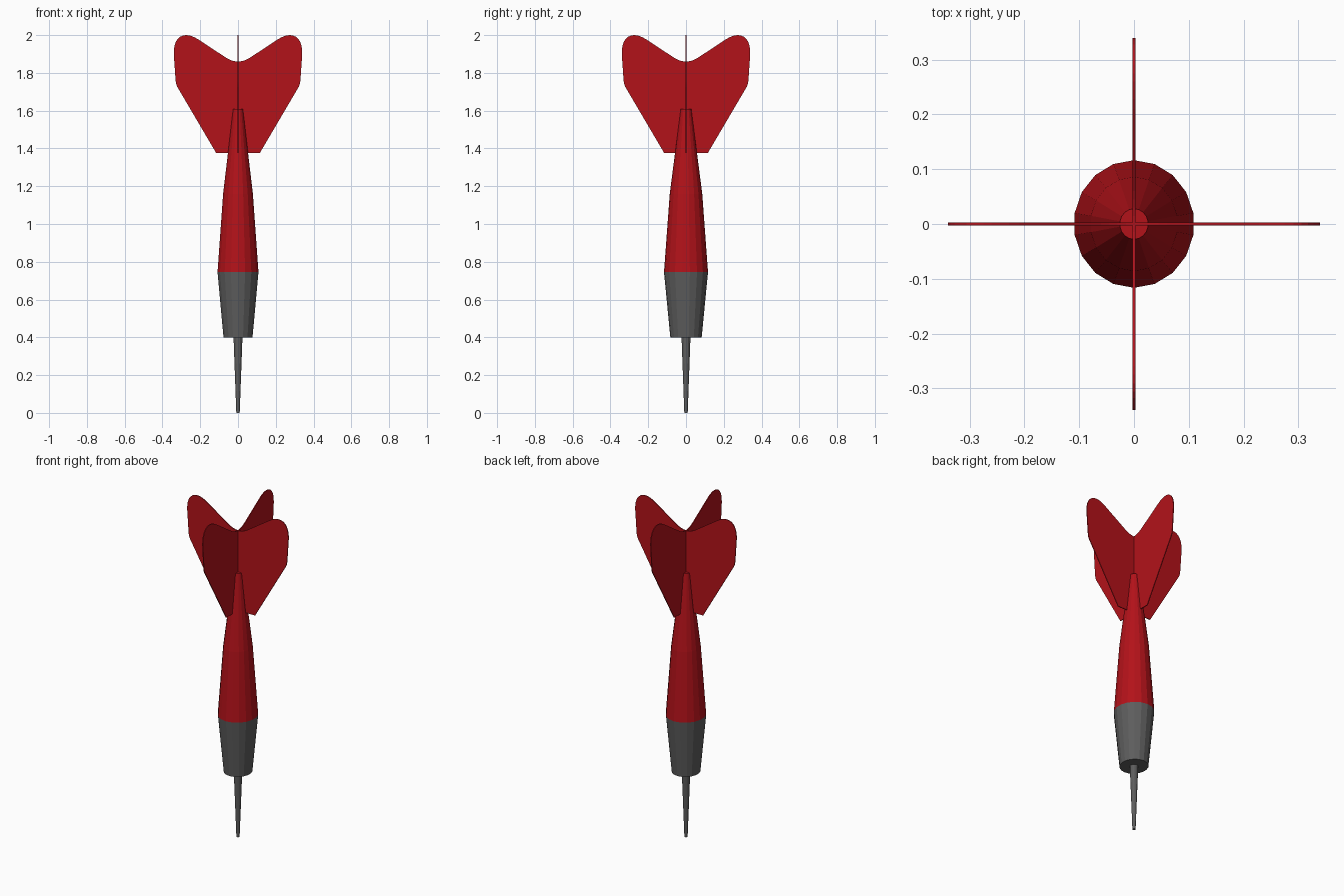
import bpy, bmesh, math
from mathutils import Matrix, Vector
from mathutils.geometry import interpolate_bezier

if "Cube" in bpy.data.objects:
    bpy.data.objects.remove(bpy.data.objects["Cube"])


def material(name, color):
    m = bpy.data.materials.new(name)
    m.diffuse_color = (*color, 1)
    m.use_nodes = True
    m.node_tree.nodes["Principled BSDF"].inputs["Base Color"].default_value = m.diffuse_color
    return m


RED = material("red", (0.45, 0.006, 0.01))
GREY = material("dark_grey", (0.11, 0.11, 0.11))


def finish(name, bm, mat):
    bmesh.ops.recalc_face_normals(bm, faces=bm.faces)
    me = bpy.data.meshes.new(name)
    bm.to_mesh(me)
    bm.free()
    me.materials.append(mat)
    ob = bpy.data.objects.new(name, me)
    bpy.context.collection.objects.link(ob)
    return ob


def turned(name, rings, sides, mat):
    """Loft of slightly oval rings (z, rx, ry), capped at both ends."""
    bm = bmesh.new()
    loops = []
    for z, rx, ry in rings:
        angles = [math.pi / 2 + 2 * math.pi * i / sides for i in range(sides)]
        loops.append([bm.verts.new((rx * math.cos(a), ry * math.sin(a), z)) for a in angles])
    for lo, hi in zip(loops, loops[1:]):
        for i in range(sides):
            j = (i + 1) % sides
            bm.faces.new((lo[i], lo[j], hi[j], hi[i]))
    bm.faces.new(loops[0][::-1])
    bm.faces.new(loops[-1])
    return finish(name, bm, mat)


# Metal point, weighted barrel and tapering shaft
turned("point", [(0, 0.009, 0.009), (0.41, 0.024, 0.024)], 12, GREY)
turned("barrel", [(0.4, 0.078, 0.083), (0.745, 0.11, 0.1165)], 18, GREY)
turned("shaft", [(0.745, 0.11, 0.1165), (1.16, 0.08, 0.086), (1.61, 0.026, 0.028)], 18, RED)


# Half outline of a flight: straight lower edge, rounded corner and lobe, central dip
def curve(a, ha, hb, b, n):
    return interpolate_bezier(*[Vector((x, 0, z)) for x, z in (a, ha, hb, b)], n)


half = [Vector((0.115, 0, 1.375)), Vector((0.308, 0, 1.703))]
half += curve((0.321, 1.725), (0.329, 1.74), (0.329, 1.75), (0.331, 1.77), 4)
half += curve((0.34, 1.90), (0.342, 1.965), (0.315, 2.0), (0.275, 2.0), 8)
half += curve((0.275, 2.0), (0.255, 2.0), (0.235, 1.993), (0.21, 1.977), 5)[1:]
half += curve((0.075, 1.888), (0.05, 1.87), (0.025, 1.86), (0, 1.86), 6)

# Two crossed flights
THICK = 0.005
for name, turn in (("flight_wide", 0), ("flight_deep", math.pi / 2)):
    bm = bmesh.new()
    outline = half + [Vector((-p.x, 0, p.z)) for p in half[-2::-1]]
    face = bm.faces.new([bm.verts.new(p + Vector((0, -THICK / 2, 0))) for p in outline])
    ext = bmesh.ops.extrude_face_region(bm, geom=[face], use_keep_orig=True)
    moved = [v for v in ext["geom"] if isinstance(v, bmesh.types.BMVert)]
    bmesh.ops.translate(bm, verts=moved, vec=(0, THICK, 0))
    bmesh.ops.transform(bm, matrix=Matrix.Rotation(turn, 4, "Z"), verts=bm.verts)
    finish(name, bm, RED)
